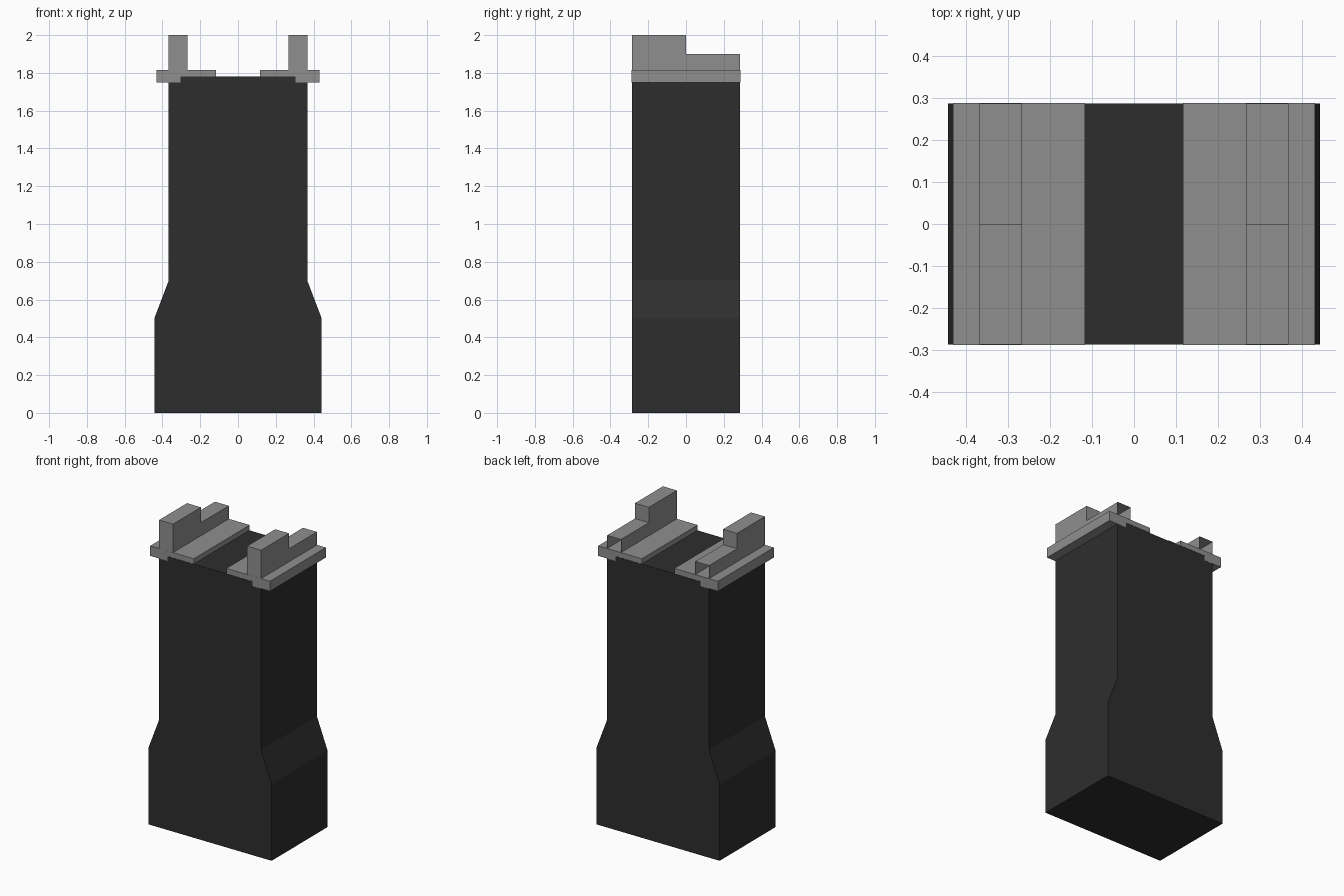
import bpy, bmesh

cube = bpy.data.objects.get("Cube")
if cube:
    bpy.data.objects.remove(cube)

DEPTH = 0.287


def material(name, rgb):
    m = bpy.data.materials.new(name)
    m.use_nodes = True
    m.diffuse_color = (*rgb, 1)
    bsdf = m.node_tree.nodes["Principled BSDF"]
    bsdf.inputs["Base Color"].default_value = (*rgb, 1)
    bsdf.inputs["Roughness"].default_value = 0.8
    return m


charcoal = material("charcoal", (0.027, 0.027, 0.027))
grey = material("grey", (0.275, 0.275, 0.275))


def prism(name, points, offset, mat, open_back=False):
    """Extrude a closed outline of 3D points along an offset."""
    bm = bmesh.new()
    face = bm.faces.new([bm.verts.new(p) for p in points])
    ext = bmesh.ops.extrude_face_region(bm, geom=[face], use_keep_orig=True)
    moved = [v for v in ext["geom"] if isinstance(v, bmesh.types.BMVert)]
    bmesh.ops.translate(bm, verts=moved, vec=offset)
    bmesh.ops.recalc_face_normals(bm, faces=bm.faces)
    if open_back:
        ends = [f for f in bm.faces
                if all(v.co.y > DEPTH - 0.01 for v in f.verts)]
        bmesh.ops.delete(bm, geom=ends, context="FACES")
    mesh = bpy.data.meshes.new(name)
    bm.to_mesh(mesh)
    bm.free()
    mesh.materials.append(mat)
    obj = bpy.data.objects.new(name, mesh)
    bpy.context.collection.objects.link(obj)
    return obj


# Tower body with a flared foot
half = [(0.443, 0), (0.443, 0.5), (0.367, 0.7), (0.367, 1.78)]
outline = half + [(-x, z) for x, z in reversed(half)]
prism("body", [(x, -DEPTH, z) for x, z in outline], (0, 2 * DEPTH, 0), charcoal)

# Stepped plates and sighting rails on each side
plate = [(0.117, 1.781), (0.305, 1.781), (0.305, 1.75),
         (0.431, 1.75), (0.431, 1.815), (0.117, 1.815)]
rail = [(-DEPTH, 1.815), (DEPTH, 1.815), (DEPTH, 1.9),
        (0, 1.9), (0, 2), (-DEPTH, 2)]
for side, s in (("left", 1), ("right", -1)):
    y = DEPTH + 0.0005
    prism(side + "_plate", [(s * x, -y, z) for x, z in plate], (0, 2 * y, 0), grey)
    prism(side + "_rail", [(s * 0.267, y, z) for y, z in rail],
          (s * 0.1, 0, 0), grey, open_back=True)
